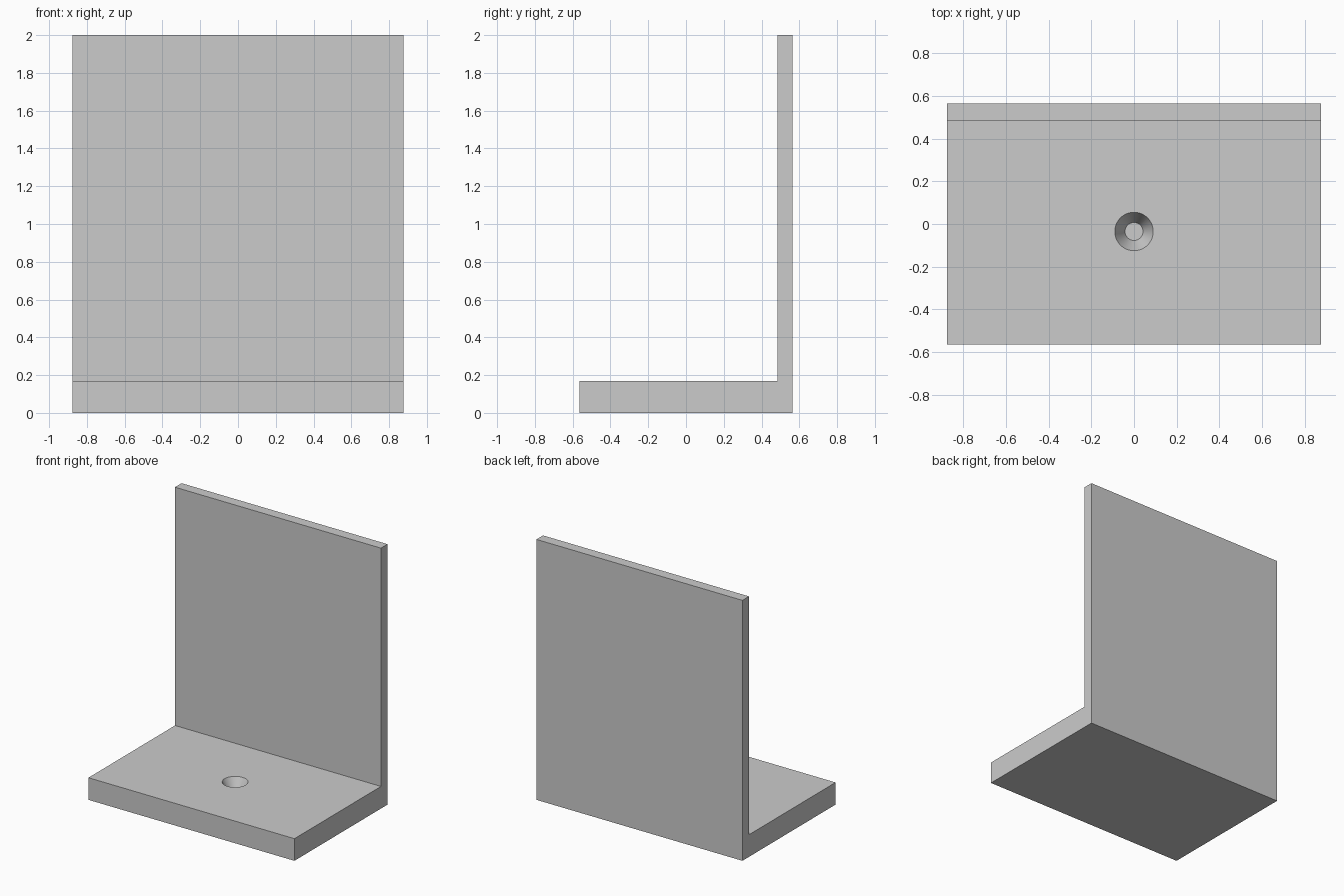
import bpy, bmesh, math

if "Cube" in bpy.data.objects:
    bpy.data.objects.remove(bpy.data.objects["Cube"])

W, D = 0.875, 0.565      # half width, half depth
BASE_T, WALL_Y = 0.17, 0.485
HOLE_Y, SEG = -0.035, 48


def finish(bm, name):
    bmesh.ops.recalc_face_normals(bm, faces=bm.faces)
    mesh = bpy.data.meshes.new(name)
    bm.to_mesh(mesh)
    bm.free()
    obj = bpy.data.objects.new(name, mesh)
    bpy.context.collection.objects.link(obj)
    return obj


# L-shaped bracket: side profile extruded across the width
bm = bmesh.new()
profile = [(-D, 0), (D, 0), (D, 2), (WALL_Y, 2), (WALL_Y, BASE_T), (-D, BASE_T)]
face = bm.faces.new([bm.verts.new((-W, y, z)) for y, z in profile])
ext = bmesh.ops.extrude_face_region(bm, geom=[face])
bmesh.ops.translate(bm, vec=(2 * W, 0, 0),
                    verts=[v for v in ext["geom"] if isinstance(v, bmesh.types.BMVert)])
bracket = finish(bm, "l_bracket")

# Funnel-shaped blind hole: cutter built from stacked rings
bm = bmesh.new()
rings = []
for r, z in [(0.042, 0.07), (0.09, BASE_T), (0.09, BASE_T + 0.05)]:
    rings.append([bm.verts.new((r * math.cos(2 * math.pi * i / SEG),
                                HOLE_Y + r * math.sin(2 * math.pi * i / SEG), z))
                  for i in range(SEG)])
for a, b in zip(rings, rings[1:]):
    for i in range(SEG):
        j = (i + 1) % SEG
        bm.faces.new((a[i], a[j], b[j], b[i]))
bm.faces.new(rings[0][::-1])
bm.faces.new(rings[-1])
cutter = finish(bm, "hole_cutter")
cutter.hide_render = True
cutter.hide_set(True)

# Cut the hole into the base and smooth its wall
mod = bracket.modifiers.new("hole", "BOOLEAN")
mod.operation = "DIFFERENCE"
mod.solver = "EXACT"
mod.object = cutter
bpy.context.view_layer.objects.active = bracket
bracket.select_set(True)
bpy.ops.object.modifier_apply(modifier=mod.name)
bpy.data.objects.remove(cutter)
bpy.ops.object.shade_smooth_by_angle(angle=math.radians(30))
